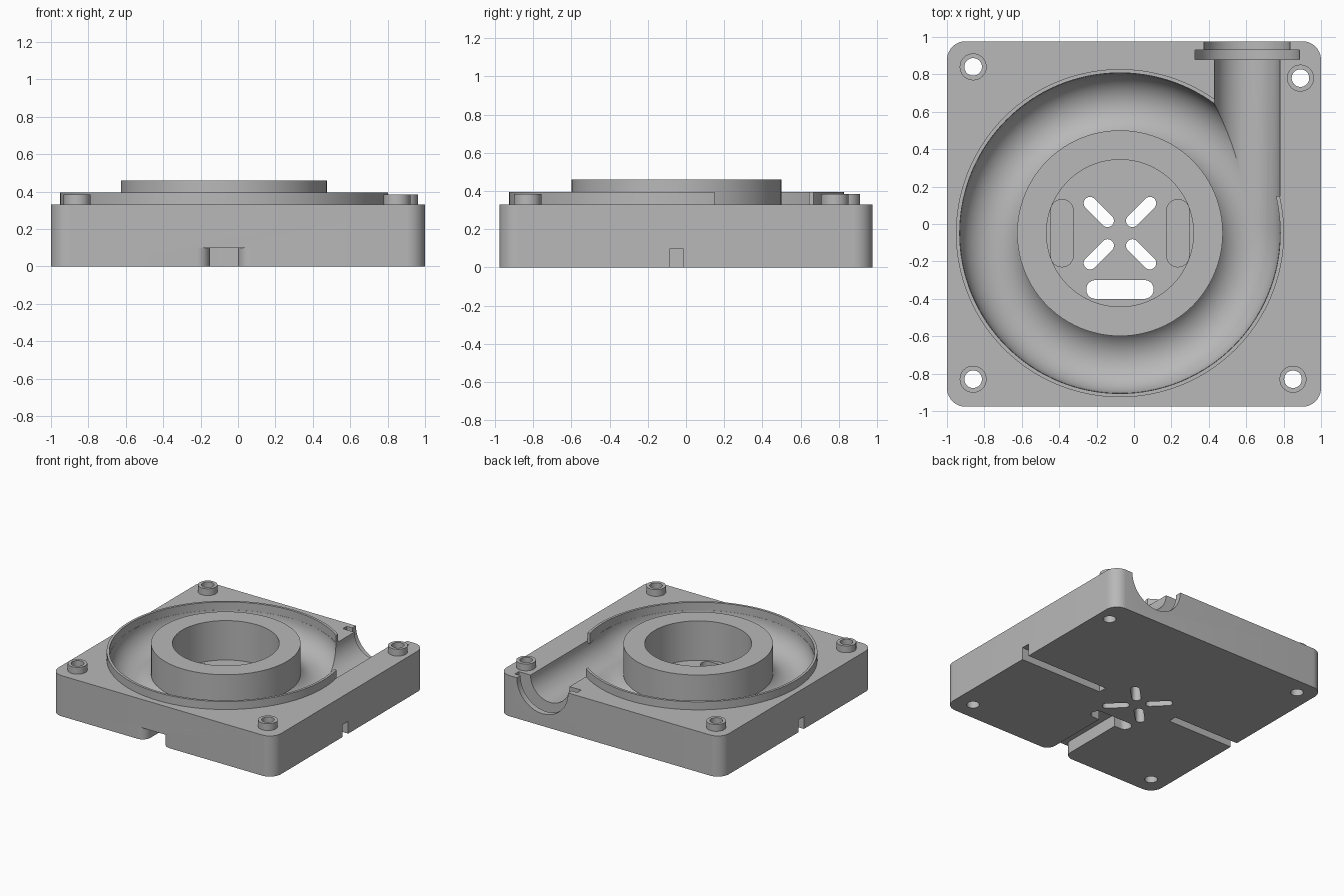
import bpy, bmesh
from math import sin, cos, pi, radians

cube = bpy.data.objects.get("Cube")
if cube:
    bpy.data.objects.remove(cube, do_unlink=True)

grey = bpy.data.materials.new("plain_grey")
grey.use_nodes = True
colour = (0.48, 0.48, 0.48, 1)
grey.diffuse_color = colour
grey.node_tree.nodes["Principled BSDF"].inputs["Base Color"].default_value = colour

CX, CY = -0.075, -0.049      # volute centre
OUT_X = 0.605                # outlet axis
DECK = 0.33
HALF_Y = 0.977


def finish(name, bm):
    bmesh.ops.recalc_face_normals(bm, faces=bm.faces)
    mesh = bpy.data.meshes.new(name)
    bm.to_mesh(mesh)
    bm.free()
    mesh.materials.append(grey)
    obj = bpy.data.objects.new(name, mesh)
    bpy.context.collection.objects.link(obj)
    return obj


def prism(name, points, z0, z1):
    bm = bmesh.new()
    face = bm.faces.new([bm.verts.new((x, y, z0)) for x, y in points])
    new = bmesh.ops.extrude_face_region(bm, geom=[face])["geom"]
    bmesh.ops.translate(bm, vec=(0, 0, z1 - z0),
                        verts=[v for v in new if isinstance(v, bmesh.types.BMVert)])
    return finish(name, bm)


def arc(x, y, r, a0, a1, n=10):
    return [(x + r * cos(radians(a0 + (a1 - a0) * i / n)),
             y + r * sin(radians(a0 + (a1 - a0) * i / n))) for i in range(n + 1)]


def rounded(x, y, hx, hy, r):
    pts = []
    for sx, sy, a in ((1, 1, 0), (-1, 1, 90), (-1, -1, 180), (1, -1, 270)):
        pts += arc(x + sx * (hx - r), y + sy * (hy - r), r, a, a + 90)
    return pts


def disc(name, x, y, r, z0, z1, n=96):
    return prism(name, arc(x, y, r, 0, 360 - 360 / n, n - 1), z0, z1)


def pipe(name, r, y0, y1):
    """Horizontal cylinder along the outlet axis."""
    obj = disc(name, 0, 0, r, -y1, -y0)
    for v in obj.data.vertices:
        x, y, z = v.co
        v.co = (OUT_X + x, -z, DECK + y)
    return obj


def box(name, x0, x1, y0, y1, z0, z1):
    return prism(name, [(x0, y0), (x1, y0), (x1, y1), (x0, y1)], z0, z1)


def torus(name, major, minor, n=112, m=48):
    bm = bmesh.new()
    rings = []
    for i in range(n):
        a = 2 * pi * i / n
        ring = []
        for j in range(m):
            b = 2 * pi * j / m
            r = major + minor * cos(b)
            ring.append(bm.verts.new((CX + r * cos(a), CY + r * sin(a),
                                      DECK + minor * sin(b))))
        rings.append(ring)
    for i in range(n):
        p, q = rings[i], rings[(i + 1) % n]
        for j in range(m):
            k = (j + 1) % m
            bm.faces.new((p[j], q[j], q[k], p[k]))
    return finish(name, bm)


def combine(target, other, mode):
    mod = target.modifiers.new(mode, 'BOOLEAN')
    mod.operation = mode
    mod.solver = 'EXACT'
    mod.object = other
    bpy.context.view_layer.objects.active = target
    bpy.ops.object.modifier_apply(modifier=mod.name)
    bpy.data.objects.remove(other, do_unlink=True)


def cut(target, other):
    combine(target, other, 'DIFFERENCE')


def add(target, other):
    combine(target, other, 'UNION')


# Square housing with rounded corners
housing = prism("volute_housing", rounded(0, 0, 1, HALF_Y, 0.1), 0, DECK)

# Ring channel, outlet channel and the stepped seat for a pipe collar
cut(housing, torus("ring_cutter", 0.68, 0.176))
cut(housing, pipe("outlet_cutter", 0.175, CY, 1.1))
cut(housing, pipe("collar_cutter", 0.28, 0.88, 0.93))
cut(housing, pipe("mouth_cutter", 0.23, 0.92, 1.1))

# Raised rim, open where the outlet leaves
rim = disc("rim", CX, CY, 0.877, 0.31, 0.395, 128)
cut(rim, disc("rim_cutter", CX, CY, 0.857, 0.2, 0.5, 128))
cut(rim, box("rim_gap", 0.43, 0.8, 0.15, 1, 0.2, 0.5))
add(housing, rim)

# Central hub and its bore
add(housing, disc("hub", CX, CY, 0.55, 0.06, 0.46))
cut(housing, disc("bore", CX, CY, 0.393, 0.14, 0.6))

# Corner screw bosses
for x, y in ((-0.86, 0.84), (0.89, 0.78), (-0.86, -0.83), (0.85, -0.83)):
    add(housing, disc("boss", x, y, 0.072, 0.25, 0.385, 40))
    cut(housing, disc("screw_hole", x, y, 0.047, -0.1, 0.6, 32))

# Crossed vent slots through the floor
for k in range(4):
    slot = prism("vent", rounded(0.16, 0, 0.1, 0.034, 0.0335), -0.1, 0.3)
    a = radians(45 + 90 * k)
    for v in slot.data.vertices:
        x, y = v.co.x, v.co.y
        v.co.x = CX + x * cos(a) - y * sin(a)
        v.co.y = CY + x * sin(a) + y * cos(a)
    cut(housing, slot)

# Long front slot and blind side pockets in the floor
cut(housing, prism("front_slot", rounded(CX, -0.35, 0.18, 0.05, 0.049), -0.1, 0.3))
for s in (-1, 1):
    cut(housing, prism("side_pocket",
                       rounded(CX + s * 0.31, CY, 0.06, 0.18, 0.059), 0.115, 0.3))

# Underside passages: a flared one to the front, narrow ones to the sides
flare = [(CX + 0.075, -0.34), (CX - 0.075, -0.34)]
flare += arc(CX - 0.145, 0.07 - HALF_Y, 0.07, 0, -90)
flare += [(CX - 0.145, -1.1), (CX + 0.145, -1.1)]
flare += arc(CX + 0.145, 0.07 - HALF_Y, 0.07, 270, 180)
cut(housing, prism("front_passage", flare, -0.1, 0.1))
cut(housing, box("passage", 0.26, 1.1, -0.085, -0.015, -0.1, 0.1))
cut(housing, box("passage", -1.1, -0.41, -0.085, -0.015, -0.1, 0.1))

# Smooth curved walls, keep hard edges
bpy.ops.object.select_all(action='DESELECT')
housing.select_set(True)
bpy.context.view_layer.objects.active = housing
bpy.ops.object.shade_smooth_by_angle(angle=radians(30))
